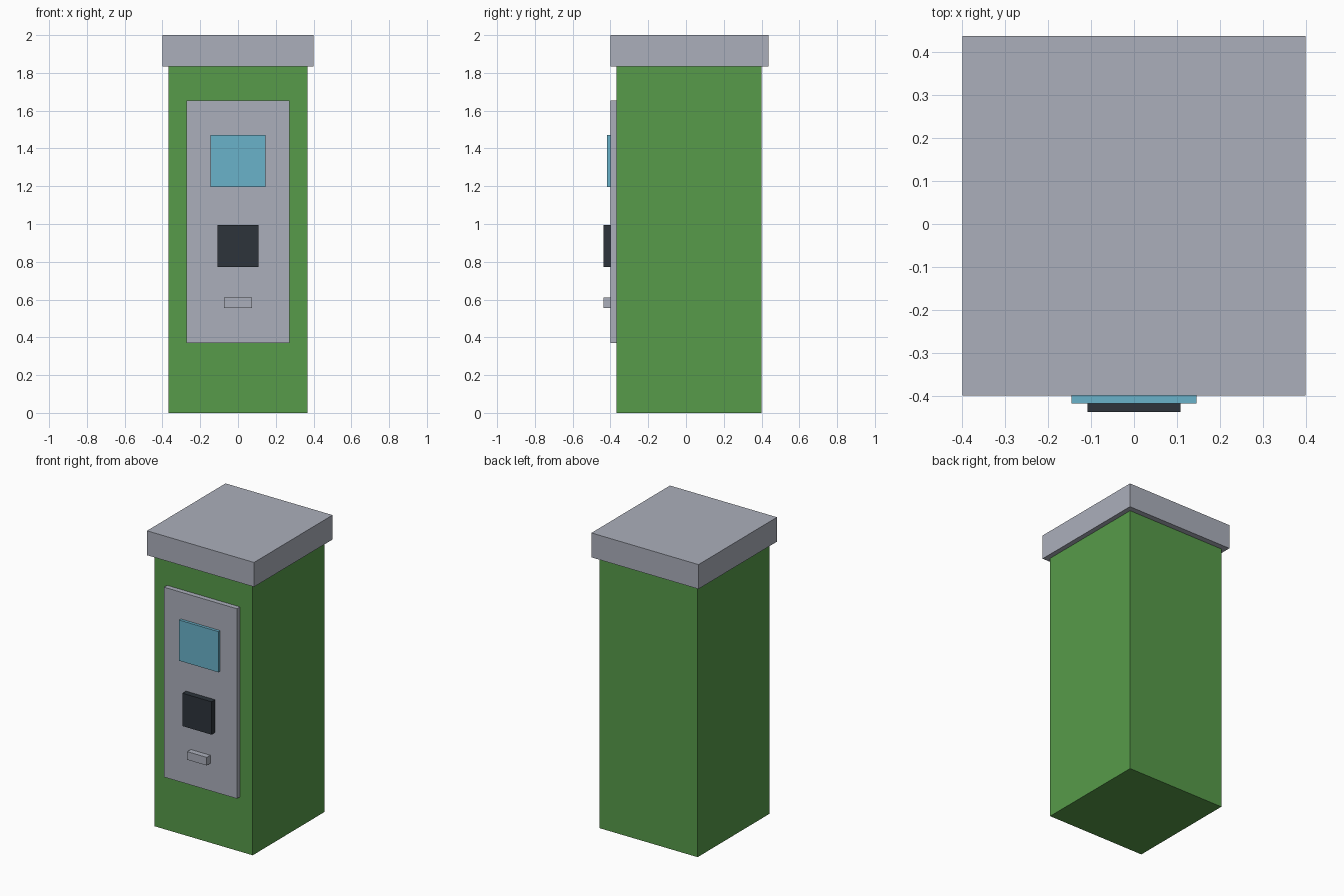
import bpy
import bmesh
from mathutils import Vector

cube = bpy.data.objects.get("Cube")
if cube:
    bpy.data.objects.remove(cube, do_unlink=True)


def material(name, rgb):
    m = bpy.data.materials.new(name)
    m.use_nodes = True
    m.diffuse_color = (*rgb, 1)
    m.node_tree.nodes["Principled BSDF"].inputs["Base Color"].default_value = (*rgb, 1)
    return m


def box(name, mat, half_width, y, z):
    """Box centred on x, spanning the given y and z ranges."""
    bm = bmesh.new()
    bmesh.ops.create_cube(bm, size=1)
    size = Vector((2 * half_width, y[1] - y[0], z[1] - z[0]))
    bmesh.ops.scale(bm, vec=size, verts=bm.verts)
    bmesh.ops.translate(bm, vec=(0, sum(y) / 2, sum(z) / 2), verts=bm.verts)
    mesh = bpy.data.meshes.new(name)
    bm.to_mesh(mesh)
    bm.free()
    mesh.materials.append(mat)
    obj = bpy.data.objects.new(name, mesh)
    bpy.context.collection.objects.link(obj)
    return obj


green = material("green paint", (0.095, 0.328, 0.067))
grey = material("light grey metal", (0.407, 0.429, 0.497))
blue = material("screen blue", (0.144, 0.445, 0.591))
dark = material("dark keypad", (0.026, 0.034, 0.044))

# Cabinet and overhanging lid
BODY_FRONT, PANEL_FRONT = -0.367, -0.4
box("cabinet_body", green, 0.367, (BODY_FRONT, 0.4), (0, 1.835))
box("top_cap", grey, 0.4, (-0.4, 0.438), (1.835, 2))

# Front panel and its fittings
box("front_panel", grey, 0.273, (PANEL_FRONT, BODY_FRONT), (0.37, 1.653))
box("display_screen", blue, 0.146, (-0.419, PANEL_FRONT), (1.197, 1.472))
box("keypad", dark, 0.109, (-0.438, PANEL_FRONT), (0.773, 0.995))
box("ticket_slot", grey, 0.073, (-0.438, PANEL_FRONT), (0.555, 0.61))
